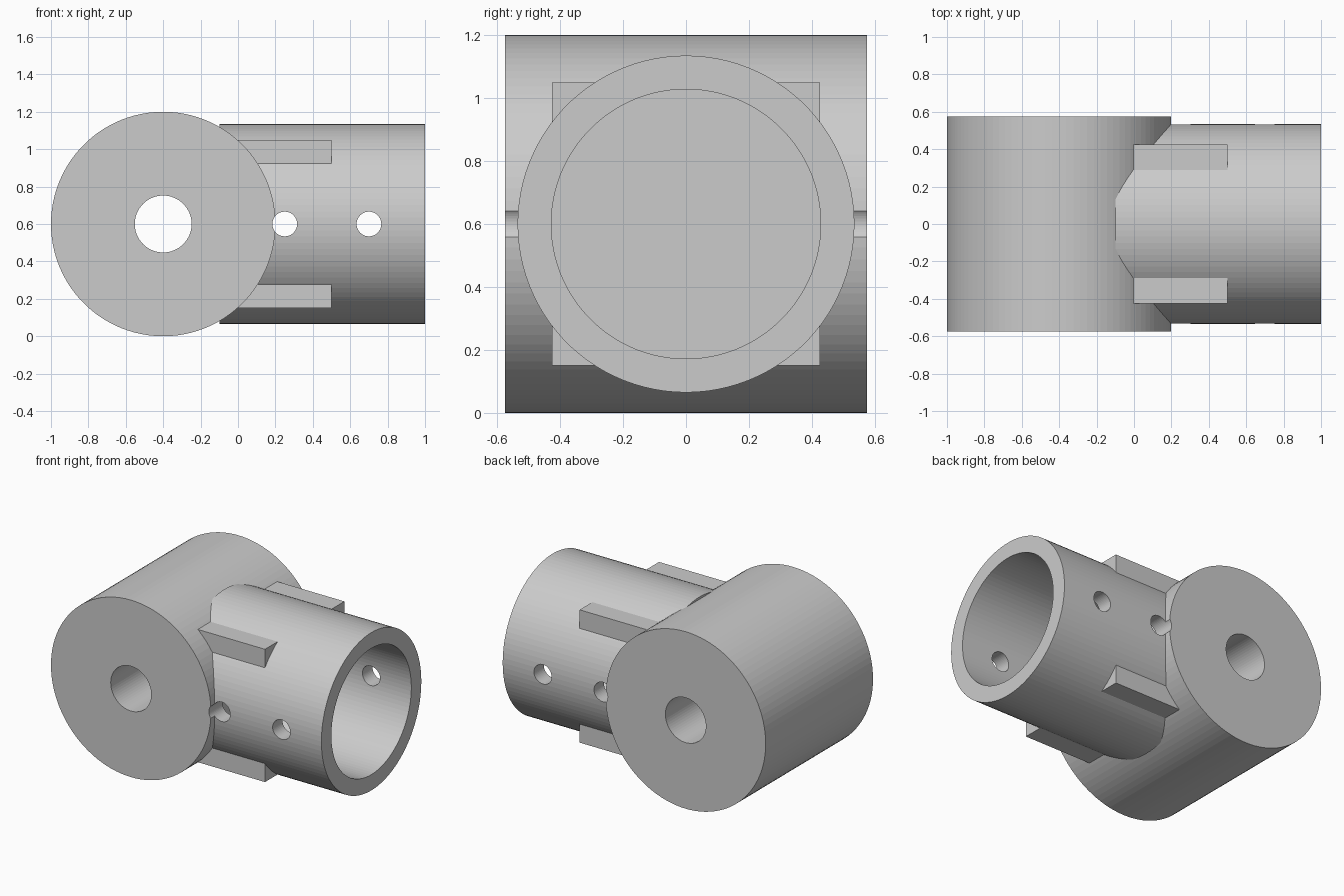
import bpy
from math import pi

cube = bpy.data.objects.get("Cube")
if cube:
    bpy.data.objects.remove(cube, do_unlink=True)

grey = bpy.data.materials.new("plain grey")
grey.use_nodes = True
colour = (0.6, 0.6, 0.6, 1)
grey.diffuse_color = colour
grey.node_tree.nodes["Principled BSDF"].inputs["Base Color"].default_value = colour

MID = 0.6  # height of every axis


def finish(name):
    ob = bpy.context.object
    ob.name = name
    bpy.ops.object.transform_apply(location=True, rotation=True, scale=True)
    ob.data.materials.append(grey)
    return ob


def rod_x(name, radius, x0, x1):
    bpy.ops.mesh.primitive_cylinder_add(vertices=100, radius=radius, depth=x1 - x0,
                                        location=((x0 + x1) / 2, 0, MID),
                                        rotation=(0, pi / 2, 0))
    return finish(name)


def rod_y(name, radius, x, depth, sides=100):
    bpy.ops.mesh.primitive_cylinder_add(vertices=sides, radius=radius, depth=depth,
                                        location=(x, 0, MID), rotation=(pi / 2, 0, 0))
    return finish(name)


def combine(body, tool, operation):
    mod = body.modifiers.new(tool.name, 'BOOLEAN')
    mod.operation = operation
    mod.solver = 'EXACT'
    mod.object = tool
    bpy.context.view_layer.objects.active = body
    bpy.ops.object.modifier_apply(modifier=mod.name)
    bpy.data.objects.remove(tool, do_unlink=True)


# Pivot barrel lying across the model
body = rod_y("elbow_body", 0.6, -0.4, 1.15)

# Socket tube growing out of the barrel
combine(body, rod_x("socket_tube", 0.535, -0.1, 1.0), 'UNION')

# Square block whose corners show as four keys on the tube
bpy.ops.mesh.primitive_cube_add(size=1, location=(0.225, 0, MID))
bpy.context.object.scale = (0.55, 0.85, 0.9)
combine(body, finish("corner_keys"), 'UNION')

# Blind bore of the socket
combine(body, rod_x("socket_bore", 0.428, 0.12, 1.2), 'DIFFERENCE')

# Pivot hole and two pin holes
combine(body, rod_y("pivot_hole", 0.152, -0.4, 2, 64), 'DIFFERENCE')
for x in (0.25, 0.7):
    combine(body, rod_y("pin_hole", 0.066, x, 2, 48), 'DIFFERENCE')
